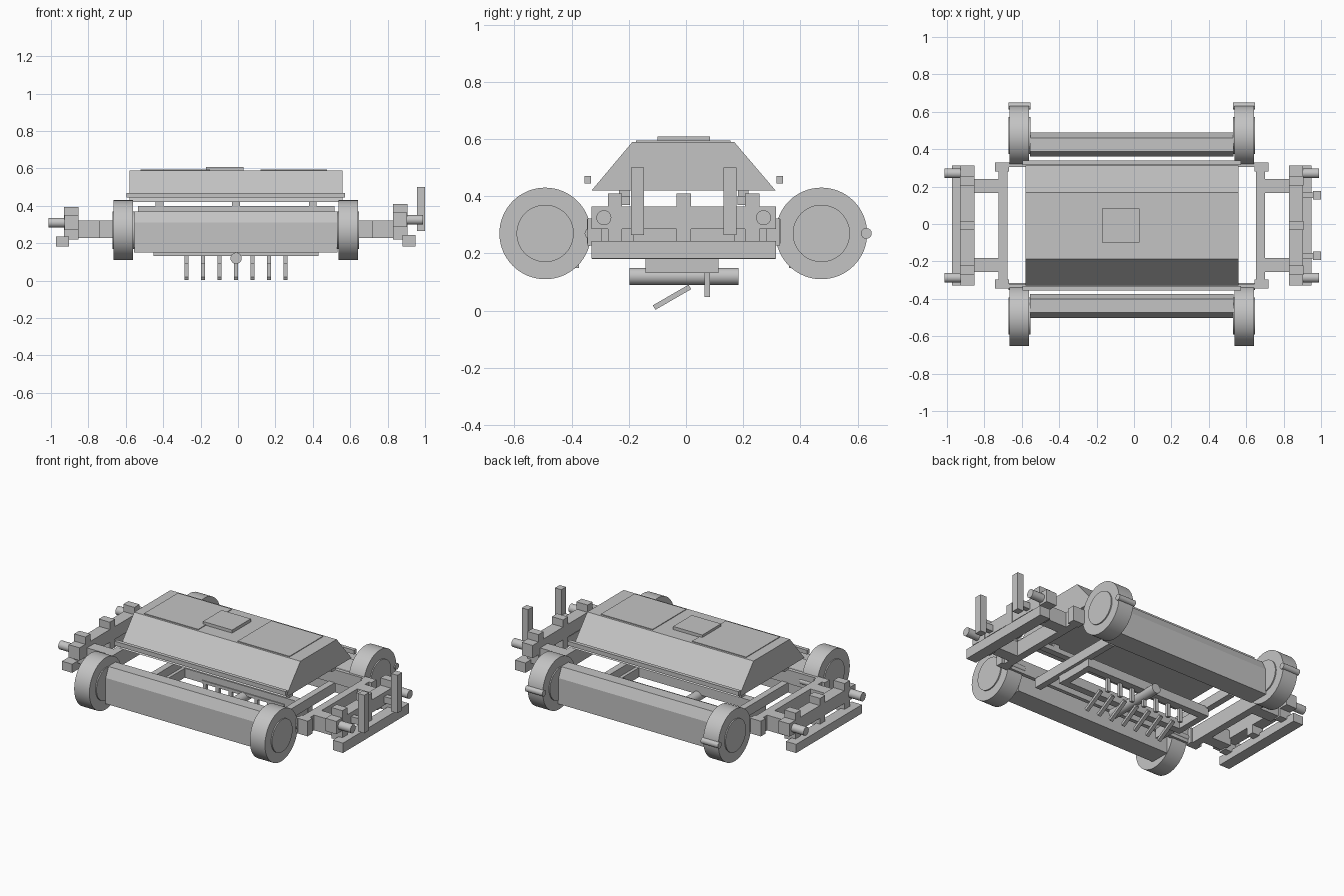
import bpy, bmesh, math
from mathutils import Matrix, Vector

old = bpy.data.objects.get("Cube")
if old:
    bpy.data.objects.remove(old, do_unlink=True)

GREY = bpy.data.materials.new("plain grey")
GREY.use_nodes = True
GREY.diffuse_color = (0.55, 0.55, 0.55, 1)
GREY.node_tree.nodes["Principled BSDF"].inputs["Base Color"].default_value = (0.55, 0.55, 0.55, 1)

CX, CY = -0.012, -0.008      # machine axis


def finish(name, bm, smooth=False):
    bmesh.ops.recalc_face_normals(bm, faces=bm.faces)
    mesh = bpy.data.meshes.new(name)
    bm.to_mesh(mesh)
    bm.free()
    mesh.materials.append(GREY)
    obj = bpy.data.objects.new(name, mesh)
    bpy.context.collection.objects.link(obj)
    if smooth:
        bpy.ops.object.select_all(action='DESELECT')
        obj.select_set(True)
        bpy.context.view_layer.objects.active = obj
        bpy.ops.object.shade_smooth_by_angle(angle=math.radians(35))
    return obj


def box(name, x, y, z, tilt=0):
    """Box from (min, max) ranges, optionally tilted about x."""
    bm = bmesh.new()
    mid = Vector([(a + b) / 2 for a, b in (x, y, z)])
    size = [abs(b - a) for a, b in (x, y, z)]
    bmesh.ops.create_cube(bm, size=1, matrix=Matrix.Translation(mid)
                          @ Matrix.Rotation(tilt, 4, 'X') @ Matrix.Diagonal((*size, 1)))
    return finish(name, bm)


def rod(name, centre, radius, length, axis='X', sides=48):
    bm = bmesh.new()
    turn = Matrix.Rotation(math.pi / 2, 4, 'Y' if axis == 'X' else 'X')
    bmesh.ops.create_cone(bm, cap_ends=True, segments=sides, radius1=radius, radius2=radius,
                          depth=length, matrix=Matrix.Translation(centre) @ turn)
    return finish(name, bm, True)


def prism(name, profile, x0, x1):
    """Sweep a (y, z) profile along x."""
    bm = bmesh.new()
    face = bm.faces.new([bm.verts.new((x0, y, z)) for y, z in profile])
    new = bmesh.ops.extrude_face_region(bm, geom=[face])["geom"]
    bmesh.ops.translate(bm, vec=(x1 - x0, 0, 0),
                        verts=[v for v in new if isinstance(v, bmesh.types.BMVert)])
    return finish(name, bm)


def around(c, half):
    return (c - half, c + half)


def mirrored(s, a, b):
    """Range measured outward from the machine axis on side s."""
    return tuple(sorted((CX + s * a, CX + s * b)))


# Wheels, hubs, tread pins and the long housings between them
for end, wy, s in (("front", -0.492, -1), ("back", 0.473, 1)):
    hy = 0.424 if s > 0 else -0.438
    half = [(0.064, 0.15), (0.064, 0.31), (0.036, 0.37)]
    prism(end + "_housing", [(hy + y, z) for y, z in half]
          + [(hy - y, z) for y, z in reversed(half)], CX - 0.545, CX + 0.545)
    for side, t in (("right", -1), ("left", 1)):
        wx = CX + t * 0.601
        rod(f"{end}_{side}_wheel", (wx, wy, 0.27), 0.16, 0.104, sides=64)
        rod(f"{end}_{side}_hub", (wx, wy, 0.27), 0.10, 0.118)
        rod(f"{end}_{side}_tread_pin", (wx, wy + 0.157, 0.27), 0.019, 0.118, sides=16)

# Hood with its top plates and side handrails
prism("hood", [(-0.33, 0.42), (-0.187, 0.59), (0.168, 0.59), (0.313, 0.42)], -0.58, 0.558)
box("top_plate", (-0.17, 0.03), (-0.10, 0.083), (0.588, 0.609))
for side, x in (("right", (-0.52, -0.15)), ("left", (0.12, 0.475))):
    box(side + "_hood_panel", x, (-0.175, 0.155), (0.588, 0.594))
for end, y in (("front", (-0.355, -0.332)), ("back", (0.316, 0.339))):
    box(end + "_handrail", (-0.597, 0.573), y, (0.444, 0.470))

# Hood supports on two long beams
for end, s in (("front", -1), ("back", 1)):
    y = CY + s * 0.208
    box(end + "_support_beam", (-0.535, 0.515), around(y, 0.02), (0.37, 0.40))
    for i, x in enumerate((-0.42, -0.01, 0.40)):
        box(f"{end}_hood_support_{i + 1}", around(x, 0.021), around(y, 0.018), (0.388, 0.425))

# Open chassis frame
for end, s in (("front", -1), ("back", 1)):
    box(end + "_long_rail", (-0.67, 0.65), around(CY + s * 0.326, 0.012), (0.235, 0.32))
for side, s in (("right", -1), ("left", 1)):
    box(side + "_side_rail", mirrored(s, 0.665, 0.712), around(CY, 0.335), (0.228, 0.322))
    for end, t in (("front", -1), ("back", 1)):
        box(f"{side}_{end}_corner", mirrored(s, 0.655, 0.73), around(CY + t * 0.312, 0.024), (0.228, 0.322))
    box(side + "_cross_beam", mirrored(s, 0.42, 0.46), around(CY, 0.32), (0.18, 0.24))

# End couplers on both sides
for side, s, dz in (("right", -1, -0.015), ("left", 1, 0)):
    box(side + "_coupler_beam", mirrored(s, 0.842, 0.916), around(CY, 0.322), (0.286 + dz, 0.365 + dz))
    box(side + "_lower_bar", mirrored(s, 0.892, 0.962), around(CY, 0.322), (0.182, 0.243 + dz / 2))
    for i in (-1, 0, 1):
        end = ("front", "middle", "back")[i + 1]
        y = CY + i * 0.24
        box(f"{side}_{end}_block", mirrored(s, 0.842, 0.918), around(y, 0.025), (0.22, 0.41 + dz))
        if i:
            box(f"{side}_{end}_link", mirrored(s, 0.70, 0.85), around(CY + i * 0.212, 0.037), (0.228, 0.322))
            rod(f"{side}_{end}_pin", (CX + s * 0.945, CY + i * 0.279, 0.325 + dz), 0.026, 0.11, sides=32)

# Upright posts on the left end only
for end, t in (("front", -1), ("back", 1)):
    y = CY + t * 0.162
    box(end + "_post", (0.957, 1.0), around(y, 0.023), (0.265, 0.50))
    box(end + "_post_bracket", (0.89, 0.96), around(y, 0.015), (0.30, 0.34))

# Underside tool frame
for end, s in (("front", -1), ("back", 1)):
    box(end + "_tool_rail", (-0.45, 0.43), around(CY - 0.006 + s * 0.105, 0.023), (0.132, 0.19))
for side, s in (("right", -1), ("left", 1)):
    box(side + "_tool_rail", mirrored(s, 0.40, 0.44), around(CY - 0.006, 0.12), (0.132, 0.19))
rod("tool_shaft", (-0.01, -0.007, 0.12), 0.03, 0.38, 'Y')

# Rake tines: one upright and one slanted row
for i in range(7):
    x = -0.011 + (i - 3) * 0.088
    box(f"upright_tine_{i + 1}", around(x, 0.011), (0.065, 0.083), (0.048, 0.14))
    box(f"slanted_tine_{i + 1}", around(x, 0.011), around(-0.049, 0.072), around(0.047, 0.009),
        math.radians(30))
box("upright_tine_bar", (-0.29, 0.27), (0.062, 0.09), (0.132, 0.15))
